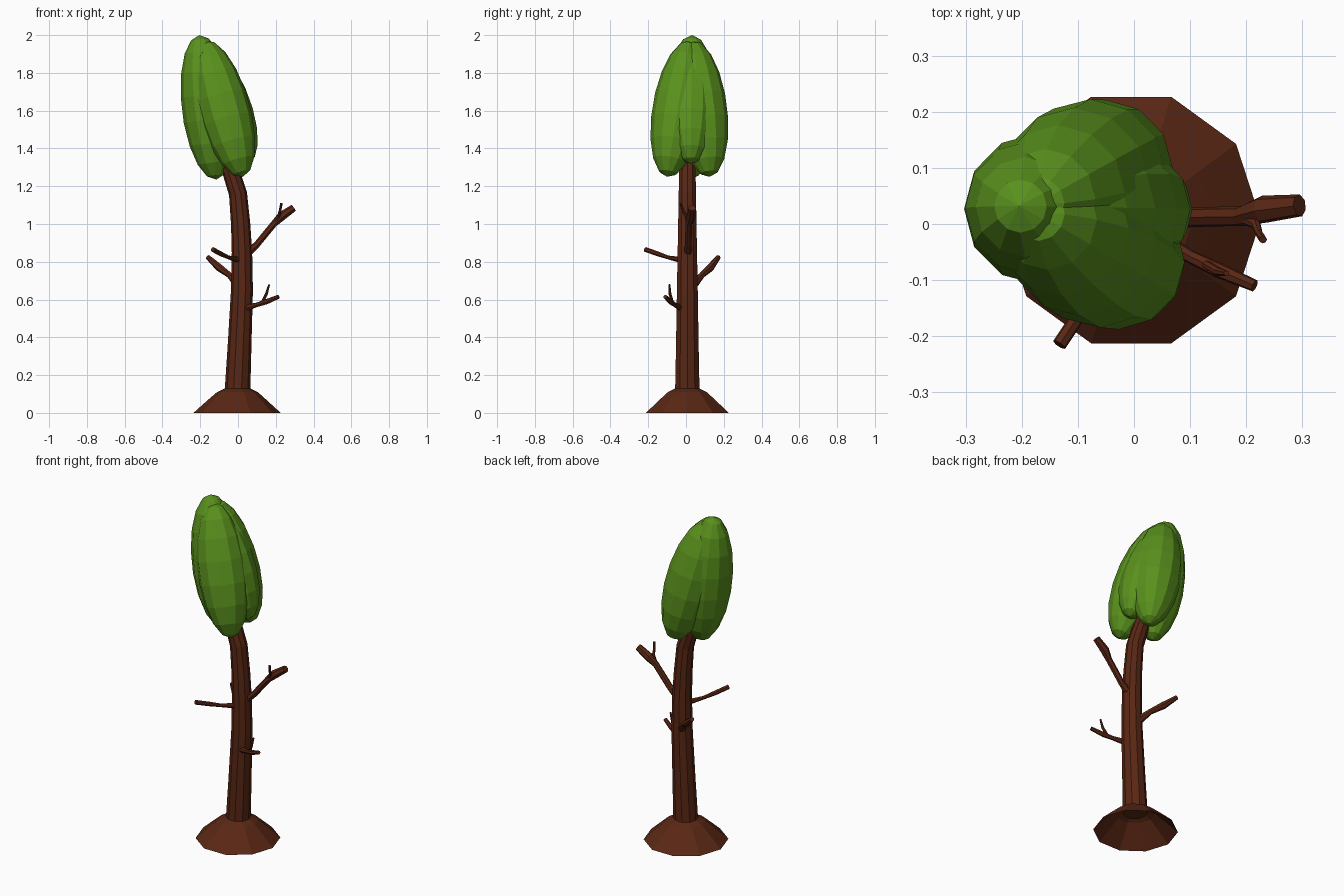
import bpy, bmesh, math
from mathutils import Vector, Matrix


def material(name, rgb):
    m = bpy.data.materials.new(name)
    m.diffuse_color = (*rgb, 1)
    return m


bark = material("bark", (0.10, 0.020, 0.007))
leaf = material("leaf", (0.10, 0.28, 0.012))


def finish(bm, name, mat):
    bmesh.ops.recalc_face_normals(bm, faces=bm.faces)
    mesh = bpy.data.meshes.new(name)
    bm.to_mesh(mesh)
    bm.free()
    mesh.materials.append(mat)
    bpy.context.collection.objects.link(bpy.data.objects.new(name, mesh))


def tube(name, path, sides, cap=True, level=False, turn=0.0):
    """Skin rings along (x, y, z, radius) points."""
    bm = bmesh.new()
    pts = [Vector(p[:3]) for p in path]
    rings = []
    for i, p in enumerate(pts):
        d = pts[min(i + 1, len(pts) - 1)] - pts[max(i - 1, 0)]
        d = Vector((0, 0, 1)) if level else d.normalized()
        u = (Vector((1, 0, 0)) if abs(d.z) > 0.8 else Vector((0, 0, 1)))
        u = (u - d * u.dot(d)).normalized()
        v = d.cross(u)
        ring = []
        for k in range(sides):
            a = math.tau * k / sides + turn
            ring.append(bm.verts.new(p + path[i][3] * (u * math.cos(a) + v * math.sin(a))))
        rings.append(ring)
    for a, b in zip(rings, rings[1:]):
        for k in range(sides):
            j = (k + 1) % sides
            bm.faces.new((a[k], a[j], b[j], b[k]))
    if cap:
        bm.faces.new(rings[0])
        bm.faces.new(rings[-1])
    finish(bm, name, bark)


# Flared, hollow root base
tube("root_base", [(-0.005, 0.007, 0, 0.231), (-0.004, 0.007, 0.075, 0.148),
                   (-0.003, 0.007, 0.11, 0.108), (-0.003, 0.007, 0.13, 0.066)],
     10, cap=False, level=True)

# Curved trunk
tube("trunk", [(-0.003, 0.007, 0.11, 0.068), (0.008, 0.007, 0.35, 0.063),
               (0.021, 0.007, 0.65, 0.058), (0.021, 0.007, 0.85, 0.054),
               (0.014, 0.007, 1.0, 0.051), (0.0, 0.007, 1.16, 0.048),
               (-0.035, 0.007, 1.27, 0.046), (-0.08, 0.01, 1.4, 0.04)], 10)

# Bare branches and twigs
branches = {
    "upper_right_branch": [(0.03, 0.01, 0.83, 0.026), (0.10, 0.012, 0.89, 0.018),
                           (0.19, 0.014, 1.0, 0.018), (0.23, 0.026, 1.04, 0.025),
                           (0.295, 0.033, 1.085, 0.020)],
    "upper_right_twig": [(0.19, 0.012, 1.0, 0.010), (0.217, 0.0, 1.045, 0.009),
                         (0.222, -0.015, 1.07, 0.007), (0.23, -0.028, 1.11, 0.007)],
    "lower_right_branch": [(0.04, -0.025, 0.555, 0.018), (0.10, -0.058, 0.572, 0.012),
                           (0.15, -0.082, 0.588, 0.014), (0.215, -0.110, 0.615, 0.011)],
    "lower_right_twig": [(0.125, -0.07, 0.58, 0.008), (0.15, -0.085, 0.63, 0.008),
                         (0.165, -0.088, 0.68, 0.005)],
    "front_left_branch": [(0.0, -0.03, 0.81, 0.016), (-0.05, -0.095, 0.823, 0.010),
                          (-0.09, -0.15, 0.842, 0.013), (-0.133, -0.215, 0.865, 0.013)],
    "back_left_branch": [(0.0, 0.04, 0.68, 0.024), (-0.045, 0.085, 0.73, 0.016),
                         (-0.10, 0.13, 0.77, 0.021), (-0.16, 0.172, 0.825, 0.013)],
}
for name, path in branches.items():
    tube(name, path, 7)

# Leafy crown: leaning ellipsoid lobes meeting at the top (bottom, top, radius)
lobes = [((-0.115, 0.02, 1.235), (-0.205, 0.032, 2.0), 0.138),
         ((0.025, -0.10, 1.25), (-0.175, 0.02, 1.97), 0.138),
         ((-0.005, 0.125, 1.25), (-0.175, 0.035, 1.97), 0.138),
         ((0.055, 0.025, 1.32), (-0.17, 0.03, 1.93), 0.125)]
for i, (lo, hi, r) in enumerate(lobes):
    lo, hi = Vector(lo), Vector(hi)
    axis = hi - lo
    bm = bmesh.new()
    bmesh.ops.create_uvsphere(bm, u_segments=12, v_segments=9, radius=1)
    bmesh.ops.transform(bm, verts=bm.verts,
                        matrix=Matrix.Translation((lo + hi) / 2)
                        @ Vector((0, 0, 1)).rotation_difference(axis).to_matrix().to_4x4()
                        @ Matrix.Diagonal((r, r, axis.length / 2, 1)))
    finish(bm, f"leaf_lobe_{i + 1}", leaf)
